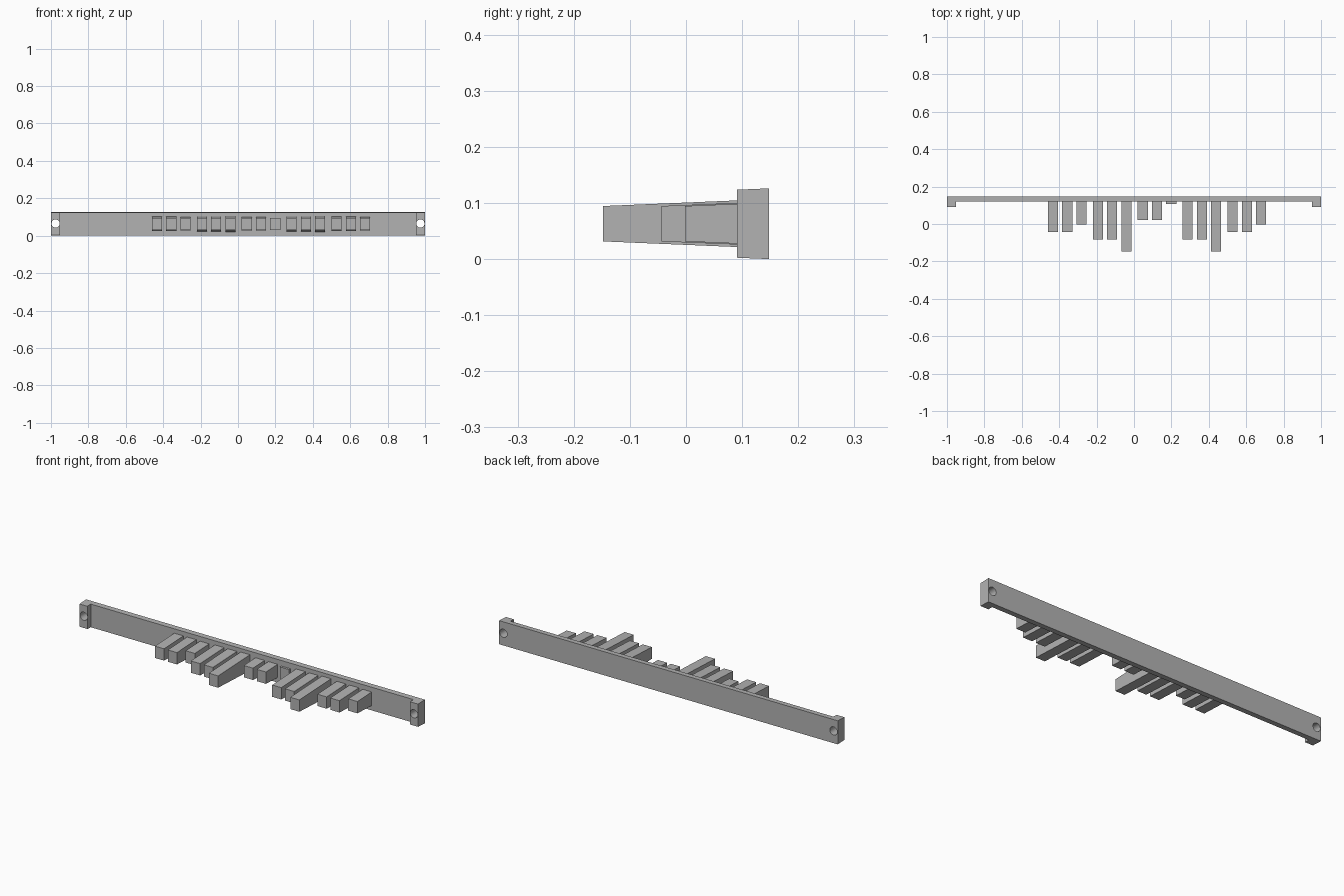
import bpy
import bmesh
from math import radians

cube = bpy.data.objects.get("Cube")
if cube:
    bpy.data.objects.remove(cube, do_unlink=True)

MID_Z = 0.063      # height of the shared centre line
DRAFT = 0.042      # moulding taper per unit of depth
BACK, RAIL_FRONT, FOOT_FRONT = 0.148, 0.119, 0.091

grey = bpy.data.materials.new("plain grey")
grey.use_nodes = True
colour = (0.45, 0.45, 0.45, 1)
grey.diffuse_color = colour
grey.node_tree.nodes["Principled BSDF"].inputs["Base Color"].default_value = colour


def drafted(name, plan, half_height_at):
    """Extrude a plan outline about the centre line, with height set by depth."""
    bm = bmesh.new()
    rings = [[bm.verts.new((x, y, MID_Z + s * half_height_at(y))) for x, y in plan]
             for s in (-1, 1)]
    bm.faces.new(rings[0])
    bm.faces.new(rings[1])
    n = len(plan)
    for i in range(n):
        j = (i + 1) % n
        bm.faces.new((rings[0][i], rings[0][j], rings[1][j], rings[1][i]))
    bmesh.ops.recalc_face_normals(bm, faces=bm.faces)
    mesh = bpy.data.meshes.new(name)
    bm.to_mesh(mesh)
    bm.free()
    mesh.materials.append(grey)
    obj = bpy.data.objects.new(name, mesh)
    bpy.context.collection.objects.link(obj)
    return obj


# Back rail with a forward foot at each end
half_plan = [(1, BACK), (1, FOOT_FRONT), (0.953, FOOT_FRONT), (0.953, RAIL_FRONT)]
plan = half_plan + [(-x, y) for x, y in reversed(half_plan)]
rail = drafted("rail", plan, lambda y: MID_Z - DRAFT * (BACK - y))

# Screw holes through the feet
for side in (-1, 1):
    bpy.ops.mesh.primitive_cylinder_add(
        vertices=24, radius=0.022, depth=0.2,
        location=(side * 0.975, 0.12, MID_Z + 0.002), rotation=(radians(90), 0, 0))
    cutter = bpy.context.object
    cutter.name = "hole_cutter"
    cutter.hide_render = True
    cutter.data.materials.append(grey)
    cut = rail.modifiers.new("hole", 'BOOLEAN')
    cut.operation = 'DIFFERENCE'
    cut.solver = 'EXACT'
    cut.object = cutter
    bpy.context.view_layer.objects.active = rail
    bpy.ops.object.modifier_apply(modifier=cut.name)
    bpy.data.objects.remove(cutter, do_unlink=True)

bpy.ops.object.select_all(action='DESELECT')
rail.select_set(True)
bpy.context.view_layer.objects.active = rail
bpy.ops.object.shade_smooth_by_angle(angle=radians(30))

# Tapered teeth in groups of three, given by the depth of each tip
OUTER = (-0.044, -0.044, -0.002)
LONG = (-0.083, -0.083, -0.148)
SHORT = (0.021, 0.021, 0.108)
for g, tips in enumerate((OUTER, LONG, SHORT, LONG, OUTER)):
    for t, tip in enumerate(tips):
        x = -0.433 + g * 0.24 + t * 0.0762
        w = 0.027
        root = RAIL_FRONT + 0.005
        drafted(f"tooth_{g + 1}_{t + 1}",
                [(x - w, tip), (x + w, tip), (x + w, root), (x - w, root)],
                lambda y: 0.0315 + DRAFT * (y - tip))
